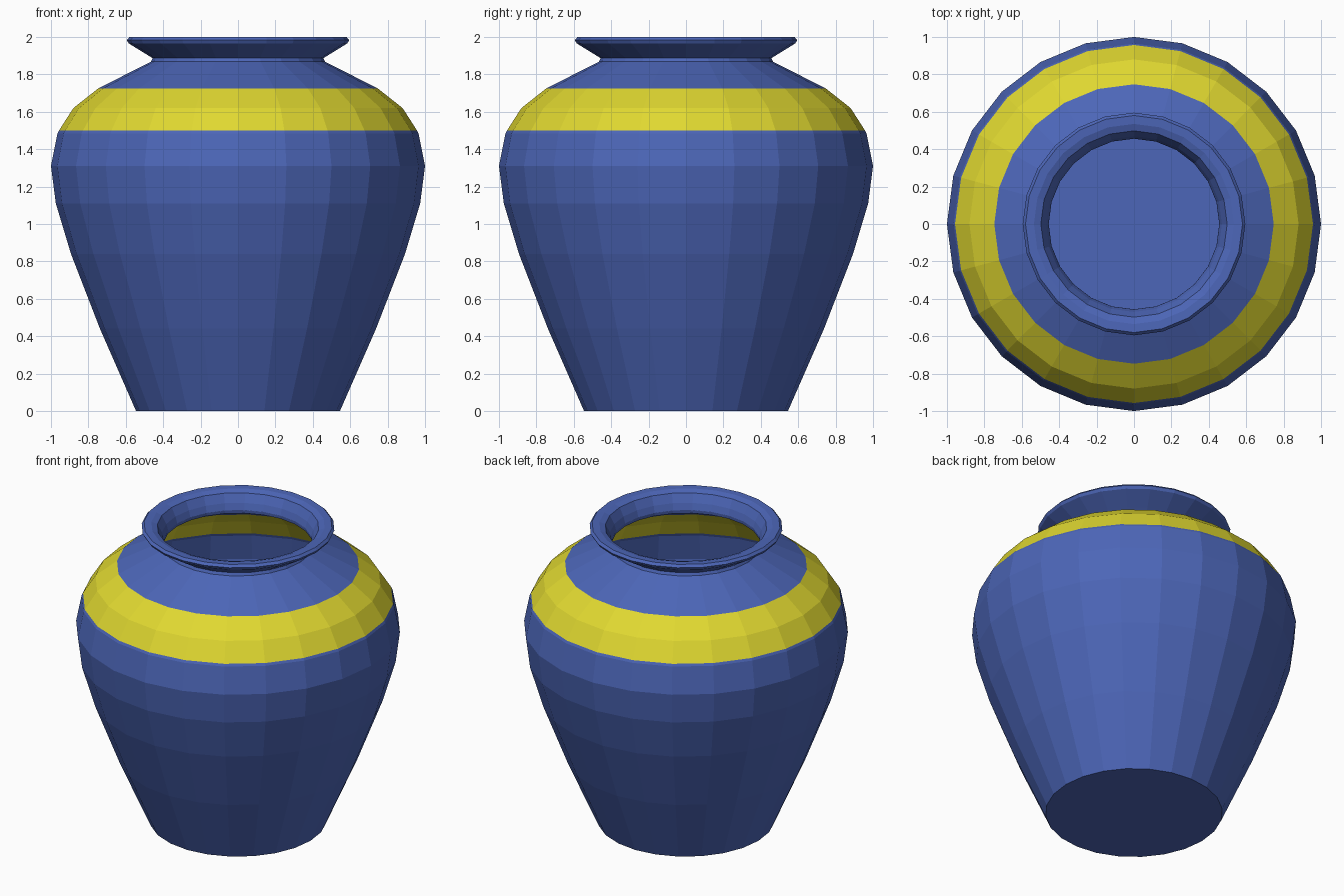
import bpy, bmesh, math

if "Cube" in bpy.data.objects:
    bpy.data.objects.remove(bpy.data.objects["Cube"])

SIDES = 24
BAND = (1.50, 1.725)


def material(name, rgb):
    m = bpy.data.materials.new(name)
    m.diffuse_color = (*rgb, 1)
    m.use_nodes = True
    m.node_tree.nodes["Principled BSDF"].inputs["Base Color"].default_value = m.diffuse_color
    return m


blue = material("glaze_blue", (0.073, 0.133, 0.479))
yellow = material("band_yellow", (0.745, 0.687, 0.030))


def lathe(name, profile, mats, rule, closed=False):
    """Revolve a (radius, height) profile; a zero radius becomes a pole."""
    bm = bmesh.new()
    rings = []
    for r, z in profile:
        if r == 0:
            rings.append([bm.verts.new((0, 0, z))] * SIDES)
        else:
            rings.append([bm.verts.new((r * math.cos(math.tau * i / SIDES),
                                        r * math.sin(math.tau * i / SIDES), z))
                          for i in range(SIDES)])
    pairs = list(zip(rings, rings[1:]))
    if closed:
        pairs.append((rings[-1], rings[0]))
    for a, b in pairs:
        for i in range(SIDES):
            j = (i + 1) % SIDES
            quad = list(dict.fromkeys((a[i], a[j], b[j], b[i])))
            f = bm.faces.new(quad)
            f.material_index = rule(f.calc_center_median().z)
    bmesh.ops.recalc_face_normals(bm, faces=bm.faces)
    mesh = bpy.data.meshes.new(name)
    bm.to_mesh(mesh)
    bm.free()
    for m in mats:
        mesh.materials.append(m)
    ob = bpy.data.objects.new(name, mesh)
    bpy.context.collection.objects.link(ob)
    return ob


# Body: thin shell with the painted shoulder band inside and out
wall = [(0.545, 0), (0.738, 0.44), (0.893, 0.84), (0.974, 1.11), (1.0, 1.31),
        (0.965, 1.485), (0.957, 1.50), (0.88, 1.62), (0.747, 1.725),
        (0.465, 1.868), (0.456, 1.888)]
t = 0.006
inner = [(r - t, max(z - t * 0.5, t)) if z not in BAND else (r - t, z)
         for r, z in reversed(wall[:-1])]
lathe("vase_body", [(0, 0)] + wall + inner + [(0, t)], (blue, yellow),
      lambda z: int(BAND[0] < z < BAND[1]))

# Lip: solid flared ring above the neck
lip = [(0.456, 1.886), (0.475, 1.898), (0.585, 1.966), (0.595, 1.984),
       (0.580, 2.0), (0.535, 1.998), (0.498, 1.985), (0.470, 1.93)]
lathe("vase_lip", lip, (blue,), lambda z: 0, closed=True)
